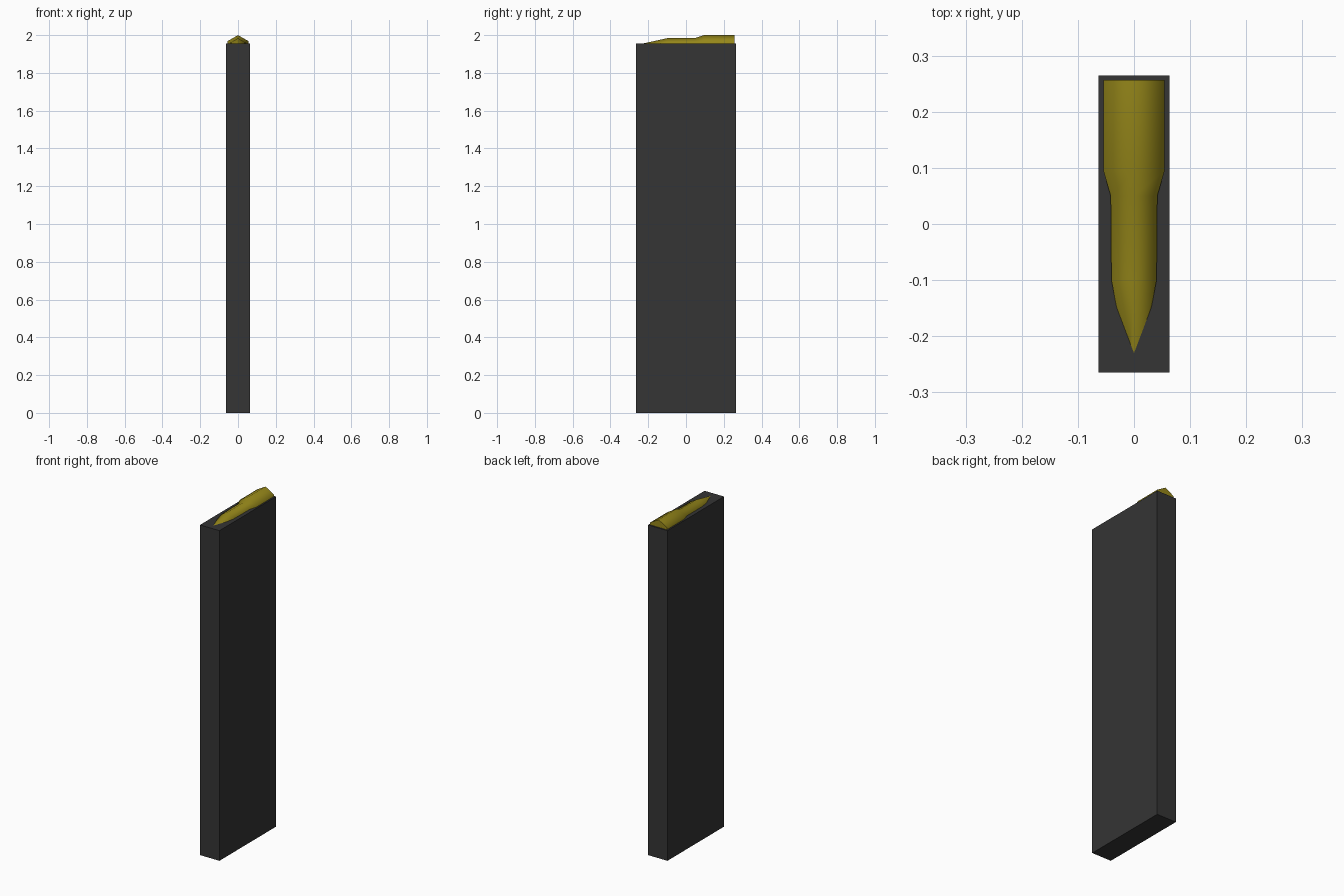
import bpy, bmesh, math

if "Cube" in bpy.data.objects:
    bpy.data.objects.remove(bpy.data.objects["Cube"])


def material(name, color):
    m = bpy.data.materials.new(name)
    m.diffuse_color = color
    m.use_nodes = True
    m.node_tree.nodes["Principled BSDF"].inputs["Base Color"].default_value = m.diffuse_color
    return m


def add_object(name, bm, mat):
    bmesh.ops.recalc_face_normals(bm, faces=bm.faces)
    mesh = bpy.data.meshes.new(name)
    bm.to_mesh(mesh)
    bm.free()
    mesh.materials.append(mat)
    obj = bpy.data.objects.new(name, mesh)
    bpy.context.collection.objects.link(obj)
    return obj


dark = material("dark_metal", (0.035, 0.035, 0.035, 1))
brass = material("brass", (0.30, 0.24, 0.01, 1))

# Magazine body: plain tall box
W, D, H = 0.127, 0.529, 1.955
bm = bmesh.new()
bmesh.ops.create_cube(bm, size=1)
for v in bm.verts:
    v.co = (v.co.x * W, v.co.y * D, (v.co.z + 0.5) * H)
add_object("magazine_body", bm, dark)

# Top cartridge: six-sided lathe along y, half sunk in the body
SIDES = 6
AXIS_Z = 1.937
profile = [(0.257, 0.063), (0.095, 0.063), (0.05, 0.048),
           (-0.10, 0.0465), (-0.26, 0.0115)]
bm = bmesh.new()
rings = []
for y, r in profile:
    angles = [math.pi / 2 + 2 * math.pi * i / SIDES for i in range(SIDES)]
    rings.append([bm.verts.new((r * math.cos(a), y, AXIS_Z + r * math.sin(a)))
                  for a in angles])
for a, b in zip(rings, rings[1:]):
    for i in range(SIDES):
        j = (i + 1) % SIDES
        bm.faces.new((a[i], a[j], b[j], b[i]))
bm.faces.new(rings[0])
bm.faces.new(rings[-1])
cartridge = add_object("cartridge", bm, brass)

# Smooth around the sides, sharp at the end caps
bpy.context.view_layer.objects.active = cartridge
cartridge.select_set(True)
bpy.ops.object.shade_smooth_by_angle(angle=math.radians(65))
